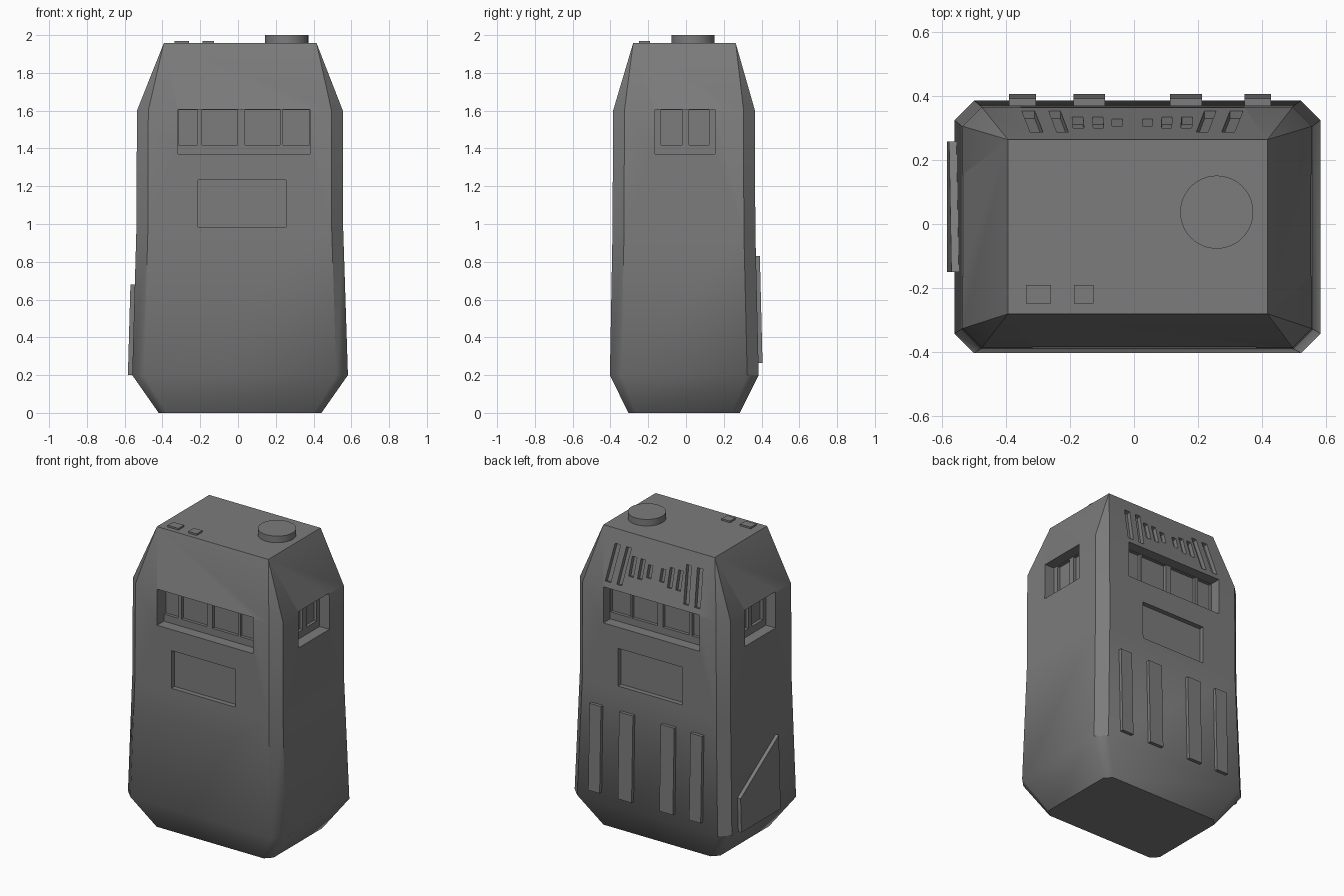
import bpy, bmesh, math
from mathutils import Vector

if "Cube" in bpy.data.objects:
    bpy.data.objects.remove(bpy.data.objects["Cube"])

grey = bpy.data.materials.new("dark_grey")
grey.diffuse_color = (0.2, 0.2, 0.2, 1)
grey.use_nodes = True
grey.node_tree.nodes["Principled BSDF"].inputs["Base Color"].default_value = grey.diffuse_color


def mesh_object(name, bm):
    bmesh.ops.recalc_face_normals(bm, faces=bm.faces[:])
    me = bpy.data.meshes.new(name)
    bm.to_mesh(me)
    bm.free()
    me.materials.append(grey)
    ob = bpy.data.objects.new(name, me)
    bpy.context.scene.collection.objects.link(ob)
    return ob


def prism(name, pts, vec):
    """Solid made by sweeping a polygon along a vector."""
    bm = bmesh.new()
    a = [bm.verts.new(p) for p in pts]
    b = [bm.verts.new(Vector(p) + Vector(vec)) for p in pts]
    bm.faces.new(a)
    bm.faces.new(b[::-1])
    n = len(pts)
    for i in range(n):
        bm.faces.new((a[i], a[(i + 1) % n], b[(i + 1) % n], b[i]))
    return mesh_object(name, bm)


def cut(target, cutter):
    cutter.hide_render = True
    mod = target.modifiers.new("cut", 'BOOLEAN')
    mod.operation = 'DIFFERENCE'
    mod.solver = 'EXACT'
    mod.object = cutter
    bpy.context.view_layer.objects.active = target
    bpy.ops.object.modifier_apply(modifier=mod.name)
    bpy.data.objects.remove(cutter, do_unlink=True)


# Main shell: chamfered rectangles lofted upward (z, x0, x1, y0, y1, chamfer)
levels = [
    (0.00, -0.42, 0.442, -0.305, 0.285, 0.042),
    (0.20, -0.56, 0.582, -0.403, 0.385, 0.061),
    (0.97, -0.538, 0.557, -0.389, 0.367, 0.061),
    (1.60, -0.535, 0.555, -0.386, 0.365, 0.060),
    (1.957, -0.393, 0.416, -0.28, 0.263, 0.0),
]
bm = bmesh.new()
rings = []
for z, x0, x1, y0, y1, c in levels:
    pts = [(x0 + c, y0), (x1 - c, y0), (x1, y0 + c), (x1, y1 - c),
           (x1 - c, y1), (x0 + c, y1), (x0, y1 - c), (x0, y0 + c)]
    rings.append([bm.verts.new((x, y, z)) for x, y in pts])
for lo, hi in zip(rings, rings[1:]):
    for i in range(8):
        j = (i + 1) % 8
        bm.faces.new((lo[i], lo[j], hi[j], hi[i]))
bm.faces.new(rings[0][::-1])
bm.faces.new(rings[-1])
bmesh.ops.remove_doubles(bm, verts=bm.verts[:], dist=0.0005)
body = mesh_object("booth_body", bm)

# Side mappings: u along the wall, d depth into it, z height
front = lambda u, d, z: Vector((u, -0.386 + d, z))
back = lambda u, d, z: Vector((u, 0.365 - d, z))
right = lambda u, d, z: Vector((0.555 - d, u, z))
left = lambda u, d, z: Vector((-0.536 + d, u, z))


def box_cut(wall, u0, u1, z0, z1, d0, d1):
    pts = [wall(u0, d0, z0), wall(u1, d0, z0), wall(u1, d0, z1), wall(u0, d0, z1)]
    cut(body, prism("cutter", pts, wall(u0, d1, z0) - wall(u0, d0, z0)))


# Windows with deeper panes, and the notice recesses
long_panes = [(-0.315, -0.214), (-0.19, -0.003), (0.037, 0.222), (0.238, 0.379)]
short_panes = [(-0.132, -0.021), (0.016, 0.122)]
for wall, u0, u1, panes, shift in ((front, -0.317, 0.381, long_panes, 0),
                                   (back, -0.317, 0.381, long_panes, -0.037),
                                   (right, -0.164, 0.154, short_panes, 0),
                                   (left, -0.164, 0.154, short_panes, 0)):
    box_cut(wall, u0 + shift, u1 + shift, 1.37, 1.606, -0.05, 0.07)
    for a, b in panes:
        box_cut(wall, a + shift, b + shift, 1.417, 1.604, 0.06, 0.09)
box_cut(front, -0.212, 0.254, 0.985, 1.232, -0.05, 0.03)
box_cut(back, -0.23, 0.236, 0.985, 1.232, -0.05, 0.03)

# Vent slots in the rear slope: (outer x at low end, lean, width, y low, y high)
normal = Vector((0, 0.963, 0.268))
slots = [(0.345, 0.026, 0.04, 0.353, 0.2875), (0.261, 0.025, 0.036, 0.353, 0.2875),
         (0.188, 0.003, 0.034, 0.334, 0.30), (0.124, 0.002, 0.032, 0.334, 0.30),
         (0.063, 0.0, 0.032, 0.328, 0.306)]
for x, lean, w, ya, yb in slots:
    za, zb = (1.957 - (y - 0.263) * 3.5 for y in (ya, yb))
    for s in (-1, 1):
        shape = [(x, ya, za), (x - w, ya, za), (x - w - lean, yb, zb), (x - lean, yb, zb)]
        pts = [Vector((s * px - 0.005, py, pz)) + normal * 0.02 for px, py, pz in shape]
        cut(body, prism("cutter", pts, normal * -0.045))

# Soft bends between the shell tiers, crisp chamfers
bpy.ops.object.select_all(action='DESELECT')
body.select_set(True)
bpy.context.view_layer.objects.active = body
bpy.ops.object.shade_smooth_by_angle(angle=math.radians(40))

# Rear raised slats
for i, (x0, x1) in enumerate([(-0.39, -0.306), (-0.188, -0.09), (0.112, 0.212), (0.344, 0.427)]):
    prism(f"rear_slat_{i + 1}", [(x0, 0.405, 0.265), (x1, 0.405, 0.265),
                                 (x1, 0.391, 0.83), (x0, 0.391, 0.83)], (0, -0.05, 0))

# Slanted panel on the left side
outline = [(0.257, 0.20), (-0.15, 0.20), (-0.15, 0.68), (0.257, 0.42)]
prism("side_panel", [(-0.583 + (z - 0.2) * 0.028, y, z) for y, z in outline], (0.05, 0, 0))

# Roof buttons and round cap
for i, (x0, x1) in enumerate([(-0.337, -0.259), (-0.187, -0.126)]):
    prism(f"roof_button_{i + 1}", [(x0, -0.248, 1.94), (x1, -0.248, 1.94),
                                   (x1, -0.19, 1.94), (x0, -0.19, 1.94)], (0, 0, 0.028))
bpy.ops.mesh.primitive_cylinder_add(vertices=48, radius=0.114, depth=0.06,
                                    location=(0.258, 0.037, 1.97))
cap = bpy.context.object
cap.name = "roof_cap"
cap.data.materials.append(grey)
bpy.ops.object.shade_smooth_by_angle(angle=math.radians(30))
